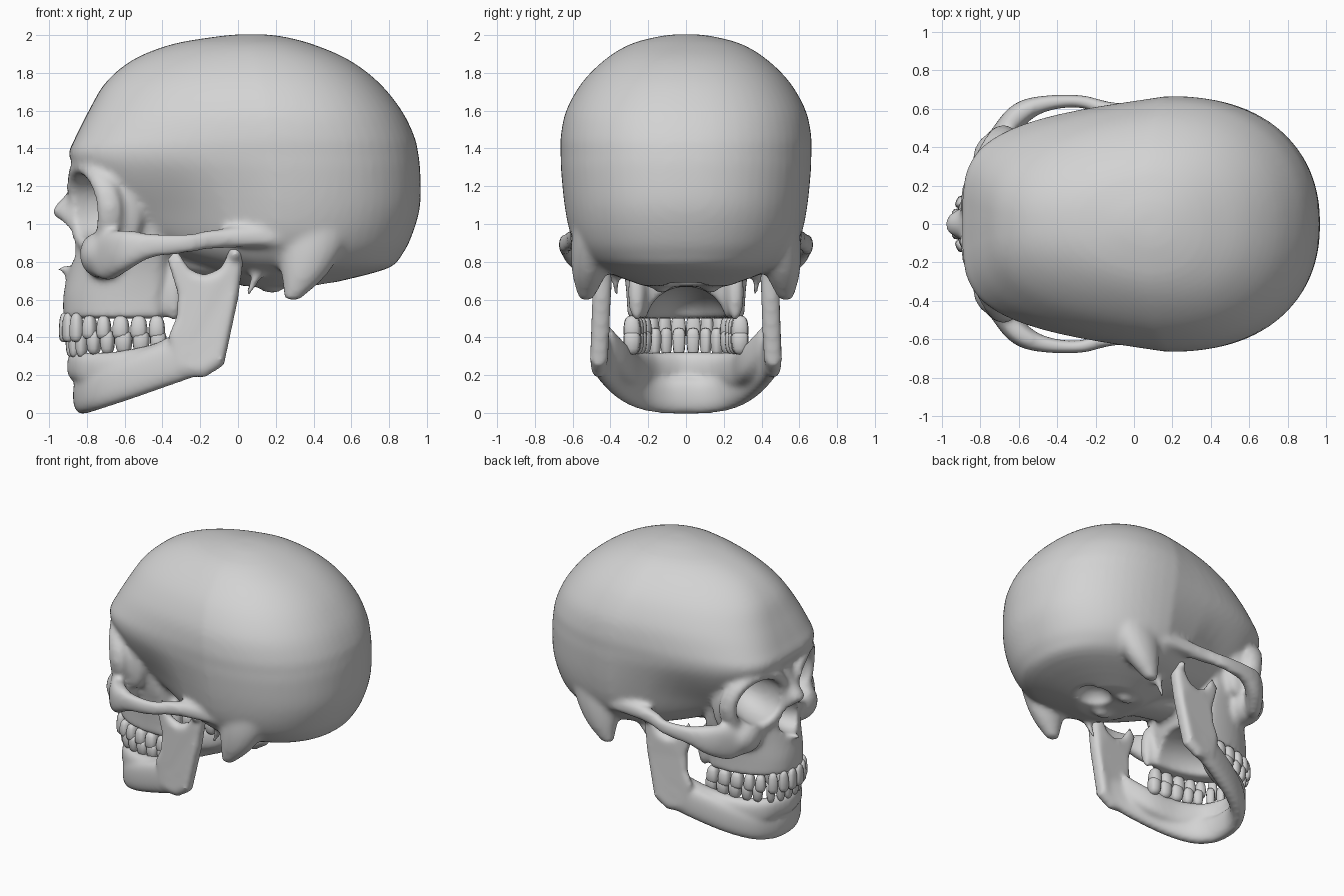
import bpy, bmesh, math
from mathutils import Vector, Matrix

if "Cube" in bpy.data.objects:
    bpy.data.objects.remove(bpy.data.objects["Cube"])

bone = bpy.data.materials.new("bone_grey")
bone.use_nodes = True
bone.diffuse_color = (0.65, 0.65, 0.65, 1)
bone.node_tree.nodes["Principled BSDF"].inputs["Base Color"].default_value = (0.65, 0.65, 0.65, 1)


def spow(v, e):
    return math.copysign(abs(v) ** e, v)


def spline(rows, steps=5):
    """Smoothly interpolate rows of numbers."""
    out = []
    for i in range(len(rows) - 1):
        a, b = rows[max(i - 1, 0)], rows[i]
        c, d = rows[i + 1], rows[min(i + 2, len(rows) - 1)]
        for k in range(steps):
            t = k / steps
            out.append([q + t / 2 * (r - p + t * (2 * p - 5 * q + 4 * r - s + t * (3 * q - p - 3 * r + s)))
                        for p, q, r, s in zip(a, b, c, d)])
    return out + [list(rows[-1])]


def loft(bm, rings, closed=False):
    vs = [[bm.verts.new(p) for p in ring] for ring in rings]
    n = len(vs[0])
    pairs = list(zip(vs, vs[1:])) + ([(vs[-1], vs[0])] if closed else [])
    for a, b in pairs:
        for i in range(n):
            j = (i + 1) % n
            bm.faces.new((a[i], a[j], b[j], b[i]))
    if not closed:
        bm.faces.new(vs[0])
        bm.faces.new(vs[-1])


def ring(c, u, v, e=1, n=20):
    angles = [2 * math.pi * i / n for i in range(n)]
    return [Vector(c) + Vector(u) * spow(math.cos(a), e) + Vector(v) * spow(math.sin(a), e) for a in angles]


def strap(bm, rows):
    """Bar along a path; rows are x, y, z, half thickness, half height."""
    pts = spline(rows)
    rings = []
    for i, (x, y, z, rh, rv) in enumerate(pts):
        a, b = pts[max(i - 1, 0)], pts[min(i + 1, len(pts) - 1)]
        side = Vector((a[1] - b[1], b[0] - a[0], 0)).normalized()
        rings.append(ring((x, y, z), side * rh, (0, 0, rv), 0.8))
    loft(bm, rings)


def post(bm, rows):
    """Upright tapered peg; rows are x, y, z, x radius, y radius."""
    loft(bm, [ring((x, y, z), (rx, 0, 0), (0, ry, 0)) for x, y, z, rx, ry in spline(rows)])


def blob(bm, c, r, e=1, turn=0, taper=0, seg=20):
    vs = bmesh.ops.create_uvsphere(bm, u_segments=seg, v_segments=seg // 2 + 2, radius=1)["verts"]
    rot = Matrix.Rotation(turn, 3, "Z")
    for v in vs:
        k = 1 + taper * v.co.z
        p = Vector((spow(v.co.x, e) * r[0] * k, spow(v.co.y, e) * r[1] * k, spow(v.co.z, e) * r[2]))
        v.co = rot @ p + Vector(c)


def egg(z, front, back, w, cx, e=0.9, taper=0, pinch=0, n=64):
    """Horizontal section: blunt tapering front, round back, pinched temple."""
    low = min(max((1.4 - z) / 0.5, 0), 1)
    low *= low * (3 - 2 * low)
    out = []
    for i in range(n):
        a = 2 * math.pi * i / n
        c, s = math.cos(a), math.sin(a)
        if c > 0:
            x, y = cx + (back - cx) * c ** 0.87, w * spow(s, 0.87 + 0.03 * c)
        else:
            rel = abs(c) ** e
            x, y = cx - (cx - front) * rel, w * spow(s, e) * (1 - taper * rel)
        y *= 1 - pinch * low * math.exp(-((x + 0.38) / 0.3) ** 2)
        out.append((x, y, z))
    return out


def make(name, bm):
    bmesh.ops.recalc_face_normals(bm, faces=bm.faces[:])
    me = bpy.data.meshes.new(name)
    bm.to_mesh(me)
    bm.free()
    ob = bpy.data.objects.new(name, me)
    bpy.context.collection.objects.link(ob)
    return ob


def finish(ob):
    ob.data.materials.clear()
    ob.data.materials.append(bone)
    ob.data.polygons.foreach_set("use_smooth", [True] * len(ob.data.polygons))


def fuse(ob, voxel, rounds, cutter=None):
    """Weld overlapping parts, carve the hollows, then soften."""
    def remesh():
        m = ob.modifiers.new("weld", "REMESH")
        m.mode = "VOXEL"
        m.voxel_size = voxel
    remesh()
    if cutter:
        cutter.hide_render = True
        m = ob.modifiers.new("carve", "BOOLEAN")
        m.operation, m.solver, m.object = "DIFFERENCE", "EXACT", cutter
        remesh()
    m = ob.modifiers.new("soften", "SMOOTH")
    m.factor, m.iterations = 0.5, rounds
    dg = bpy.context.evaluated_depsgraph_get()
    me = bpy.data.meshes.new_from_object(ob.evaluated_get(dg))
    ob.modifiers.clear()
    ob.data = me
    if cutter:
        bpy.data.objects.remove(cutter)
    finish(ob)


# Braincase: z, front, back, half width, x of greatest width
bm = bmesh.new()
case = [(0.67, 0.02, 0.42, 0.22, 0.2), (0.76, -0.12, 0.78, 0.46, 0.2), (0.84, -0.34, 0.87, 0.56, 0.2),
        (0.95, -0.56, 0.925, 0.615, 0.2), (1.1, -0.7, 0.965, 0.645, 0.2), (1.28, -0.85, 0.965, 0.662, 0.19),
        (1.37, -0.895, 0.955, 0.664, 0.18), (1.46, -0.86, 0.935, 0.664, 0.17), (1.6, -0.79, 0.867, 0.635, 0.15),
        (1.75, -0.7, 0.745, 0.55, 0.12), (1.87, -0.555, 0.585, 0.43, 0.1), (1.95, -0.355, 0.4, 0.3, 0.08),
        (1.99, -0.13, 0.25, 0.16, 0.08), (2.004, 0, 0.14, 0.06, 0.08)]
loft(bm, [egg(*row, e=0.5 + 0.32 * min(max((row[0] - 1.4) / 0.5, 0), 1), taper=0.23, pinch=0.2)
          for row in spline(case, 4)])

# Upper jaw and face core
face = [(0.5, -0.925, -0.36, 0.31, -0.45), (0.62, -0.925, -0.35, 0.315, -0.45), (0.75, -0.9, -0.32, 0.33, -0.45),
        (0.88, -0.87, -0.34, 0.36, -0.45), (1.0, -0.85, -0.38, 0.37, -0.45), (1.15, -0.84, -0.42, 0.39, -0.45),
        (1.3, -0.85, -0.42, 0.42, -0.45)]
loft(bm, [egg(*row) for row in spline(face, 3)])

# Nasal bones, edges of the nose opening, and spine
nose = [(1.28, -0.865, -0.75, 0.08, -0.8), (1.17, -0.9, -0.75, 0.085, -0.8), (1.07, -0.985, -0.75, 0.09, -0.8),
        (1, -0.93, -0.75, 0.115, -0.8), (0.9, -0.9, -0.75, 0.15, -0.8), (0.8, -0.88, -0.75, 0.16, -0.8)]
loft(bm, [egg(*row) for row in spline(nose, 3)])
blob(bm, (-0.9, 0, 0.765), (0.06, 0.03, 0.03))

# Skull base in the middle
strap(bm, [(0.15, 0, 0.74, 0.12, 0.07), (-0.1, 0, 0.78, 0.13, 0.07), (-0.4, 0, 0.86, 0.15, 0.1)])

for s in (1, -1):
    # Eye socket rim
    rim = []
    for i in range(28):
        a = 2 * math.pi * i / 28
        out = Vector((0, s * math.cos(a), math.sin(a)))
        y = 0.265 + 0.205 * math.cos(a)
        x = -0.83 + 0.15 * ((y - 0.06) / 0.41) ** 1.5 - 0.025 * math.sin(a)
        rim.append(ring((x, s * y, 1.09 + 0.21 * math.sin(a)), out * 0.046, (0.07, 0, 0), n=12))
    loft(bm, rim, closed=True)
    # Outer socket wall, and cheek below the socket
    blob(bm, (-0.6, s * 0.39, 1.06), (0.1, 0.06, 0.2))
    blob(bm, (-0.72, s * 0.33, 0.84), (0.12, 0.15, 0.13))
    # Cheekbone and arch
    strap(bm, [(-0.78, s * 0.32, 0.83, 0.05, 0.08), (-0.69, s * 0.46, 0.83, 0.06, 0.13),
               (-0.59, s * 0.575, 0.86, 0.06, 0.11), (-0.46, s * 0.627, 0.885, 0.042, 0.066),
               (-0.28, s * 0.638, 0.895, 0.034, 0.052), (-0.13, s * 0.595, 0.92, 0.042, 0.052),
               (0.05, s * 0.57, 0.93, 0.05, 0.055), (0.22, s * 0.56, 0.93, 0.05, 0.055)])
    # Bony points behind the ear and below the base
    post(bm, [(0.4, s * 0.47, 1, 0.22, 0.13), (0.38, s * 0.495, 0.85, 0.17, 0.115),
              (0.345, s * 0.515, 0.72, 0.115, 0.085), (0.285, s * 0.53, 0.595, 0.04, 0.035)])
    post(bm, [(0.15, s * 0.4, 0.85, 0.05, 0.05), (0.11, s * 0.38, 0.75, 0.034, 0.034),
              (0.05, s * 0.365, 0.62, 0.017, 0.017)])
    blob(bm, (0.18, s * 0.13, 0.69), (0.08, 0.05, 0.06))
    # Plate behind the upper jaw
    blob(bm, (-0.34, s * 0.26, 0.64), (0.05, 0.05, 0.16))
skull = make("skull", bm)

# Hollows: sockets, nose opening, palate, spinal opening
bm = bmesh.new()
for s in (1, -1):
    blob(bm, (-0.82, s * 0.265, 1.09), (0.36, 0.17, 0.168), 0.9, -s * 0.36, seg=32)
blob(bm, (-0.94, 0, 0.9), (0.24, 0.11, 0.125), taper=-0.2, seg=28)
blob(bm, (-0.42, 0, 0.48), (0.4, 0.21, 0.19), seg=32)
blob(bm, (0.36, 0, 0.66), (0.13, 0.11, 0.1), seg=24)
fuse(skull, 0.0165, 9, make("hollow_cutter", bm))

# Lower jaw: lower border and tooth ridge
bm = bmesh.new()


def both_sides(half):
    return half + [(r[0], -r[1]) + tuple(r[2:]) for r in half[-2::-1]]


strap(bm, both_sides([(-0.13, 0.455, 0.33, 0.04, 0.11), (-0.3, 0.435, 0.285, 0.052, 0.12),
                      (-0.55, 0.35, 0.195, 0.055, 0.118), (-0.72, 0.25, 0.13, 0.055, 0.108),
                      (-0.8, 0.13, 0.095, 0.052, 0.097), (-0.822, 0, 0.092, 0.052, 0.097)]))
strap(bm, both_sides([(-0.27, 0.425, 0.37, 0.045, 0.1), (-0.42, 0.35, 0.275, 0.065, 0.1),
                      (-0.62, 0.29, 0.23, 0.06, 0.1), (-0.77, 0.2, 0.23, 0.052, 0.09),
                      (-0.835, 0.1, 0.245, 0.046, 0.078), (-0.86, 0, 0.247, 0.046, 0.076)]))

# Lower jaw: upright branches with joint heads, rounded toward both faces
branch = [(-0.18, 0.185), (-0.075, 0.25), (0, 0.6), (0.028, 0.8), (0, 0.885), (-0.04, 0.865), (-0.09, 0.765),
          (-0.18, 0.73), (-0.26, 0.765), (-0.33, 0.875), (-0.375, 0.81), (-0.32, 0.63), (-0.33, 0.5),
          (-0.37, 0.41), (-0.33, 0.205)]
for s in (1, -1):
    layers = []
    for t, k in ((-1, 0.86), (-0.4, 1), (0.4, 1), (1, 0.86)):
        layer = []
        for x, z in branch:
            thick = 0.05 - 0.09 * max(-0.1 - x, 0)
            layer.append((-0.17 + (x + 0.17) * k, s * (0.448 + 0.035 * (0.6 - z) + t * thick), 0.5 + (z - 0.5) * k))
        layers.append(layer)
    loft(bm, layers)
    blob(bm, (-0.015, s * 0.45, 0.84), (0.042, 0.075, 0.048))
fuse(make("lower_jaw", bm), 0.015, 9)

# Teeth, from the middle to the back: x, y, half width, half depth
row = [(-0.92, 0.04, 0.04, 0.028), (-0.9, 0.112, 0.034, 0.027), (-0.855, 0.178, 0.035, 0.034),
       (-0.785, 0.225, 0.036, 0.042), (-0.71, 0.25, 0.037, 0.044), (-0.62, 0.268, 0.045, 0.046),
       (-0.525, 0.282, 0.045, 0.046), (-0.43, 0.286, 0.043, 0.045)]
for name, z, shift, flip in (("upper_teeth", 0.452, 0, -1), ("lower_teeth", 0.372, 0.035, 1)):
    bm = bmesh.new()
    for i, (x, y, w, d) in enumerate(row):
        a, b = row[max(i - 1, 0)], row[min(i + 1, 7)]
        turn = math.atan2(b[1] - a[1], b[0] - a[0]) if i else math.pi / 2
        tall = 0.078 if i < 3 else 0.064
        k = 0.86 if flip > 0 and i < 3 else 1
        for s in (1, -1):
            blob(bm, (x + shift * (1 - i / 9), s * y * (0.5 + k / 2), z),
                 (w * k, d, tall), 0.7, s * turn, 0.16 * flip, 12)
    finish(make(name, bm))
